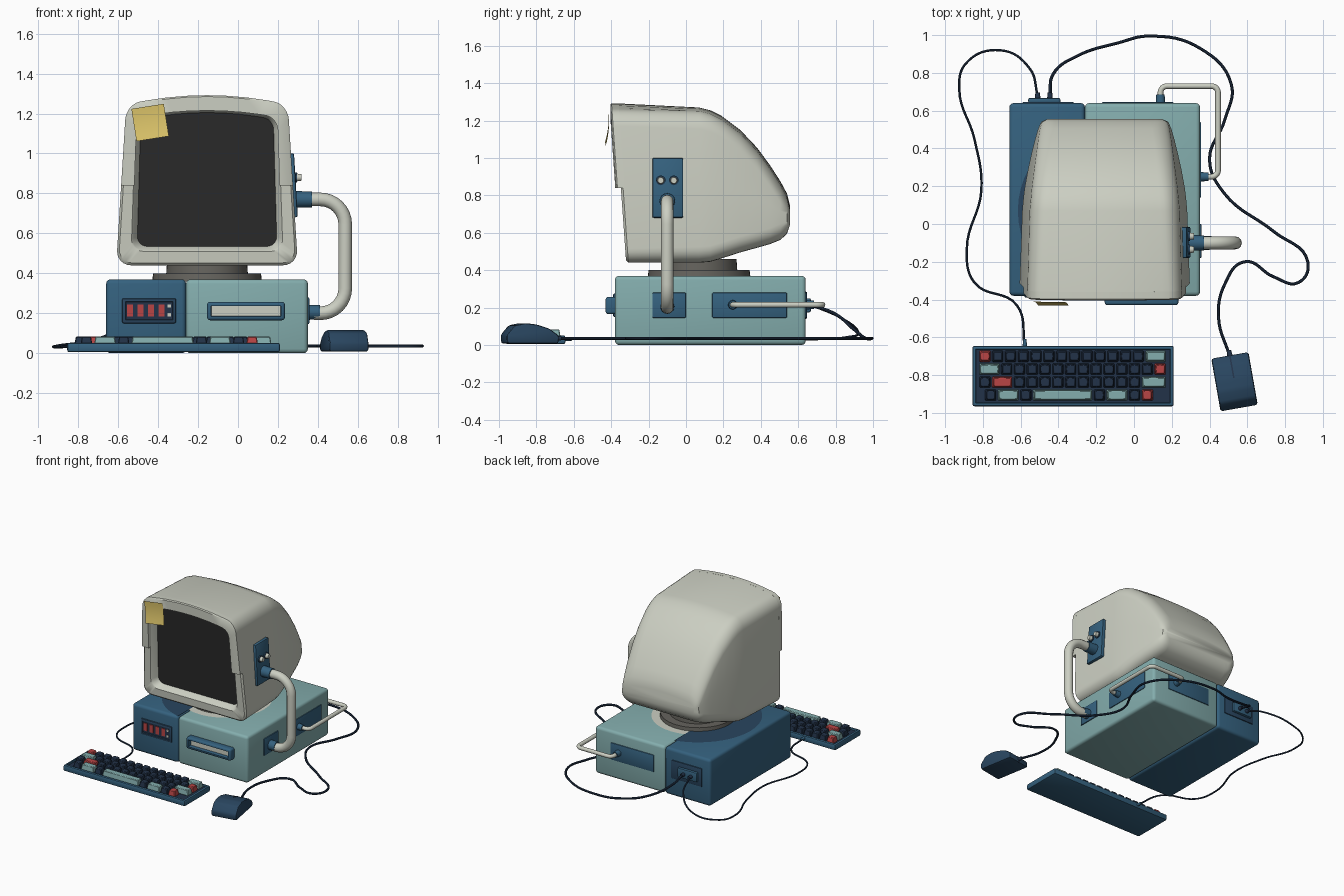
import bpy, bmesh, math
from mathutils import Matrix, Vector

if "Cube" in bpy.data.objects:
    bpy.data.objects.remove(bpy.data.objects["Cube"])

COL = dict(beige=(.60, .62, .54), teal=(.23, .42, .42), blue=(.035, .12, .21), deep_blue=(.022, .06, .115),
           navy=(.016, .032, .065), red=(.48, .06, .06), yellow=(.70, .54, .14),
           screen_black=(.024, .024, .024), stand_grey=(.13, .125, .11))
M = {}
for n, c in COL.items():
    M[n] = bpy.data.materials.new(n)
    M[n].diffuse_color = (*c, 1)


def finish(bm, name, *mats):
    bmesh.ops.recalc_face_normals(bm, faces=bm.faces)
    me = bpy.data.meshes.new(name)
    bm.to_mesh(me)
    bm.free()
    for m in mats:
        me.materials.append(M[m])
    ob = bpy.data.objects.new(name, me)
    bpy.context.collection.objects.link(ob)
    return ob


def box(name, lo, hi, mat, bev=.01, seg=2, rot=None, inset=None):
    """Bevelled box; inset=(axis normal, thickness, depth, material) sinks a panel into one side."""
    bm = bmesh.new()
    bmesh.ops.create_cube(bm, size=1)
    size = [b - a for a, b in zip(lo, hi)]
    mid = Vector([(a + b) / 2 for a, b in zip(lo, hi)])
    bmesh.ops.scale(bm, vec=size, verts=bm.verts)
    if bev:
        bmesh.ops.bevel(bm, geom=bm.edges[:], offset=min(bev, min(size) * .45), segments=seg,
                        profile=.5, affect='EDGES')
    mats = [mat]
    if inset:
        f = max(bm.faces, key=lambda f: f.calc_area() if f.normal.dot(Vector(inset[0])) > .9 else 0)
        bmesh.ops.inset_region(bm, faces=[f], thickness=inset[1], depth=0)
        bmesh.ops.inset_region(bm, faces=[f], thickness=.003, depth=-inset[2])
        f.material_index = 1
        mats.append(inset[3])
    if rot:
        bmesh.ops.rotate(bm, matrix=rot, verts=bm.verts)
    bmesh.ops.translate(bm, vec=mid, verts=bm.verts)
    return finish(bm, name, *mats)


def cyl(name, a, b, r1, r2, mat, n=24):
    a, b = Vector(a), Vector(b)
    bm = bmesh.new()
    mtx = Matrix.Translation((a + b) / 2) @ (b - a).to_track_quat('Z', 'Y').to_matrix().to_4x4()
    bmesh.ops.create_cone(bm, cap_ends=True, segments=n, radius1=r1, radius2=r2, depth=(b - a).length, matrix=mtx)
    return finish(bm, name, mat)


def tube(name, pts, r, mat, fillet=0):
    """Round tube: filleted polyline if fillet is set, otherwise a flowing cable."""
    cu = bpy.data.curves.new(name, 'CURVE')
    cu.dimensions, cu.bevel_depth, cu.use_fill_caps = '3D', r, True
    cu.bevel_resolution = 4 if fillet else 2
    pts = [Vector(p) for p in pts]
    if fillet:
        path = [pts[0]]
        for p, q, s in zip(pts, pts[1:], pts[2:]):
            u, v = (p - q).normalized() * fillet, (s - q).normalized() * fillet
            c = q + u + v
            for k in range(9):
                t = k / 8 * math.pi / 2
                path.append(c - v * math.cos(t) - u * math.sin(t))
        path.append(pts[-1])
        sp = cu.splines.new('POLY')
        sp.points.add(len(path) - 1)
        for a, b in zip(sp.points, path):
            a.co = (*b, 1)
    else:
        sp = cu.splines.new('BEZIER')
        sp.resolution_u = 8
        sp.bezier_points.add(len(pts) - 1)
        for a, b in zip(sp.bezier_points, pts):
            a.co = b
            a.handle_left_type = a.handle_right_type = 'AUTO'
    cu.materials.append(M[mat])
    ob = bpy.data.objects.new(name, cu)
    bpy.context.collection.objects.link(ob)


# ---- computer case: two blocks side by side
box("case_left", (-.66, -.38, 0), (-.26, .64, .37), "blue", .022, 3)
box("case_right", (-.26, -.38, 0), (.35, .64, .37), "teal", .022, 3)

# painted rings under the monitor, split at the case seam
CX, CY = -.155, .07
for name, r, side, mat in (("case_dark_disc", .46, -1, "deep_blue"), ("case_pale_disc", .335, 1, "beige")):
    bm = bmesh.new()
    bmesh.ops.create_circle(bm, cap_ends=True, segments=48, radius=r, matrix=Matrix.Translation((CX, CY, .373)))
    for co, no in (((-.26, 0, 0), (-side, 0, 0)), ((-.64, 0, 0), (-1, 0, 0))):
        bmesh.ops.bisect_plane(bm, geom=bm.verts[:] + bm.edges[:] + bm.faces[:], plane_co=co,
                               plane_no=no, clear_outer=True)
    finish(bm, name, mat)

# swivel stand
cyl("stand_disc", (CX, CY, .36), (CX, CY, .4), .275, .27, "stand_grey", 48)
cyl("stand_neck", (CX, CY, .39), (CX, CY, .46), .205, .2, "stand_grey", 48)


# ---- monitor: rounded, arched cross-sections lofted from front to back
def section(y, hb, ht, zb, zt, r, arch, tilt, zm):
    half = [(hb * k / 4, zb) for k in range(4)]
    for zc, a0 in ((zb + r, -90), (zt - r, 0)):
        half += [(hb - r + r * math.cos(math.radians(a0 + 15 * k)),
                  zc + r * math.sin(math.radians(a0 + 15 * k))) for k in range(7)]
        if a0 < 0:
            half.append((hb, zm))
    half += [(hb * k / 4, zt) for k in (3, 2, 1, 0)]
    out = []
    for x, z in half + [(-x, z) for x, z in half[-2:0:-1]]:
        t = (z - zb) / (zt - zb)
        x2 = x * (1 + (ht / hb - 1) * t)
        z2 = z if z == zm else z + arch * t * t * (1 - (x / hb) ** 2)
        out.append(Vector((CX + x2, y + tilt * (z2 - .44) / .85, z2)))
    return out


TILT, ZM = -.06, .84
outer = (.455, .405, .44, 1.245, .075, .047, TILT, ZM)
opening = (.375, .352, .515, 1.18, .06, .035, TILT, ZM)
rings = [section(-.265, .35, .332, .535, 1.17, .05, .035, TILT, ZM),
         section(-.315, *opening), section(-.32, .38, .357, .51, 1.185, .06, .035, TILT, ZM),
         section(-.32, .443, .394, .452, 1.235, .07, .047, TILT, ZM), section(-.308, *outer)]
for y, hb, ht, zb, peak in ((.07, .442, .392, .44, 1.27), (.13, .437, .386, .445, 1.255), (.19, .43, .38, .463, 1.225),
                            (.29, .412, .367, .495, 1.15), (.38, .392, .355, .52, 1.055), (.45, .375, .345, .54, .96),
                            (.505, .36, .335, .562, .875), (.54, .343, .325, .595, .81), (.555, .31, .3, .64, .75)):
    rings.append(section(y, hb, ht, zb, peak - .03, min(.085, (peak - zb) * .3), .03, 0, (zb + peak) / 2))
bm = bmesh.new()
loops = [[bm.verts.new(p) for p in ring] for ring in rings]
N = len(loops[0])
for A, B in zip(loops, loops[1:]):
    for i in range(N):
        bm.faces.new((A[i], A[(i + 1) % N], B[(i + 1) % N], B[i]))
bm.faces.new(loops[-1])
bm.faces.new(loops[0]).material_index = 1
finish(bm, "monitor_shell", "beige", "screen_black")

# visor: upper half of the front frame stands proud
bm = bmesh.new()
faces4 = [section(-.345, .445, .396, .45, 1.238, .07, .047, TILT, ZM), section(-.338, *outer),
          section(-.3, *outer), section(-.3, *opening), section(-.35, *opening)]
idx = [i for i in range(N) if faces4[0][i].z > ZM - .001 and faces4[3][i].z > ZM - .001]
rows = [[bm.verts.new(f[i]) for f in faces4] for i in idx]
for a, b in zip(rows, rows[1:]):
    for k in range(5):
        bm.faces.new((a[k], a[(k + 1) % 5], b[(k + 1) % 5], b[k]))
bm.faces.new(rows[0])
bm.faces.new(rows[-1])
finish(bm, "monitor_visor", "beige")

# sticky note, curling at its lower edge
bm = bmesh.new()
bmesh.ops.create_grid(bm, x_segments=3, y_segments=6, size=.082)
for v in bm.verts:
    u, w = v.co.x, v.co.y
    x, z = u * .988 - w * .156, u * .156 + w * .988 + 1.155
    v.co = (-.44 + x, -.357 - .06 * (z - .44) / .85 - 1.1 * (w - .082) ** 2, z)
finish(bm, "sticky_note", "yellow")

# ---- front details
F = (0, -1, 0)
box("display_frame", (-.58, -.39, .15), (-.31, -.36, .275), "deep_blue", .008, inset=(F, .012, .007, "navy"))
for i in range(4):
    x = -.54 + .052 * i
    box(f"display_bar_{i}", (x - .015, -.388, .185), (x + .015, -.38, .245), "red", 0)
for z in (.193, .237):
    box("display_dot", (-.352, -.388, z - .008), (-.336, -.38, z + .008), "beige", 0)
box("disk_slot", (-.155, -.43, .165), (.235, -.37, .257), "blue", .014, 3, inset=(F, .008, .03, "beige"))

# ---- right side plates, thick arm pipe and its fittings
lean = Matrix.Rotation(math.radians(-3.4), 3, 'Y')
box("monitor_side_plate", (.25, -.18, .68), (.29, -.015, 1.0), "blue", .008, rot=lean)
box("case_pipe_plate", (.34, -.18, .145), (.357, 0, .28), "blue", .006)
box("case_handle_plate", (.34, .14, .145), (.356, .54, .28), "blue", .006)
box("back_handle_plate", (-.17, .63, .145), (.21, .646, .28), "blue", .006)
for y in (-.135, -.065):
    cyl("side_knob_base", (.27, y, .88), (.296, y, .88), .026, .026, "deep_blue")
    cyl("side_knob", (.29, y, .88), (.318, y, .88), .02, .016, "beige")
tube("arm_pipe", [(.33, -.1, .77), (.537, -.1, .77), (.537, -.1, .2), (.38, -.1, .2)], .034, "beige", .125)
cyl("upper_pipe_socket", (.27, -.1, .77), (.37, -.1, .77), .042, .04, "blue")
cyl("lower_pipe_socket", (.34, -.1, .205), (.41, -.1, .205), .038, .036, "blue")

# thin rail wrapping the back right corner
tube("corner_rail", [(.37, .25, .215), (.445, .25, .215), (.445, .73, .215), (.14, .73, .215), (.14, .66, .215)],
     .015, "beige", .035)
cyl("rail_socket_side", (.34, .25, .215), (.395, .25, .215), .026, .022, "blue")
cyl("rail_socket_back", (.14, .63, .215), (.14, .685, .215), .026, .022, "blue")

# ---- back ports
box("port_plate", (-.59, .63, .14), (-.32, .647, .285), "deep_blue", .006)
box("port_block", (-.56, .64, .175), (-.39, .667, .25), "blue", .008)
for x in (-.51, -.445):
    cyl("cable_plug", (x, .655, .21), (x, .695, .21), .016, .012, "navy", 16)

# ---- cables
mouse_path = [(-.08, .96), (.08, .995), (.35, .93), (.515, .74), (.48, .55), (.4, .34), (.48, .16), (.74, -.04),
              (.92, -.2), (.87, -.31), (.74, -.28), (.585, -.2), (.48, -.32), (.448, -.5), (.503, -.69)]
tube("mouse_cable", [(-.445, .68, .21), (-.43, .79, .17), (-.3, .89, .09)] + [(x, y, .036) for x, y in mouse_path],
     .0085, "navy")
key_path = [(-.925, .71), (-.845, .45), (-.808, .18), (-.885, -.13), (-.845, -.31), (-.62, -.43), (-.578, -.65)]
tube("keyboard_cable", [(-.51, .68, .21), (-.55, .82, .15), (-.71, .92, .07), (-.89, .85, .04)]
     + [(x, y, .032) for x, y in key_path], .0065, "navy")
cyl("keyboard_cable_plug", (-.578, -.65, .032), (-.578, -.61, .032), .012, .009, "blue", 12)

# ---- keyboard: tray with a sunken bed and four rows of keys
box("keyboard_tray", (-.855, -.965, .005), (.21, -.645, .052), "blue", .01,
    inset=((0, 0, 1), .01, .012, "navy"))
U = .0677
one = [(1, "n")]
key_rows = [(0, [(1, "r")] + one * 12 + [(1.7, "t")]),
            (0, [(1.7, "t")] + one * 12 + [(1, "r")]),
            (0, one + [(1.7, "r")] + one * 10 + [(2, "t")]),
            (.45, one + [(1.75, "t")] + one + [(4.75, "t")] + one + [(1.75, "t")] + one + [(1, "r")])]
key_mat = dict(n="navy", r="red", t="teal")
for j, (off, row) in enumerate(key_rows):
    x, y = -.823 + off * U, -.7 - .0685 * j
    for w, k in row:
        bm = bmesh.new()
        bmesh.ops.create_cube(bm, size=1)
        for v in bm.verts:
            top = v.co.z > 0
            e = .011 if top else .004
            v.co = (x + w * U / 2 + math.copysign(w * U / 2 - e, v.co.x),
                    y + math.copysign(.034 - e, v.co.y), .083 if top else .04)
        bmesh.ops.bevel(bm, geom=bm.edges[:], offset=.004, segments=1, affect='EDGES')
        finish(bm, "key", key_mat[k])
        x += w * U

# ---- mouse: side profile extruded across and turned slightly
prof = [(-.14, .008), (.14, .008), (.142, .05), (.09, .088), (.02, .11), (-.04, .117), (-.1, .105), (-.142, .055)]
turn = Matrix.Translation((.532, -.835, 0)) @ Matrix.Rotation(math.radians(10), 4, 'Z')
for name, w, dz, bev, mat, pts in (("mouse_body", .1, 0, .012, "deep_blue", prof),
                                   ("mouse_button_seam", .004, .002, 0, "navy", prof[1:5] + [(.02, .05)])):
    bm = bmesh.new()
    L, R = [[bm.verts.new((s * w, y, z + dz)) for y, z in pts] for s in (-1, 1)]
    bm.faces.new(L)
    bm.faces.new(R)
    for i in range(len(pts)):
        k = (i + 1) % len(pts)
        bm.faces.new((L[i], L[k], R[k], R[i]))
    if bev:
        bmesh.ops.recalc_face_normals(bm, faces=bm.faces)
        bmesh.ops.bevel(bm, geom=bm.edges[:], offset=bev, segments=2, profile=.5, affect='EDGES')
    bm.transform(turn)
    finish(bm, name, mat)
cyl("mouse_cable_plug", turn @ Vector((0, .13, .036)), turn @ Vector((0, .17, .036)), .016, .011, "navy", 12)

# ---- turn tubes into meshes, smooth everything with sharp edges kept
bpy.ops.object.select_all(action='SELECT')
bpy.context.view_layer.objects.active = bpy.data.objects["arm_pipe"]
bpy.ops.object.convert(target='MESH')
bpy.ops.object.select_all(action='SELECT')
bpy.ops.object.shade_smooth_by_angle(angle=math.radians(38))

for m in bpy.data.materials:
    if m.users and not m.is_grease_pencil:
        m.use_nodes = True
        m.node_tree.nodes["Principled BSDF"].inputs["Base Color"].default_value = m.diffuse_color
